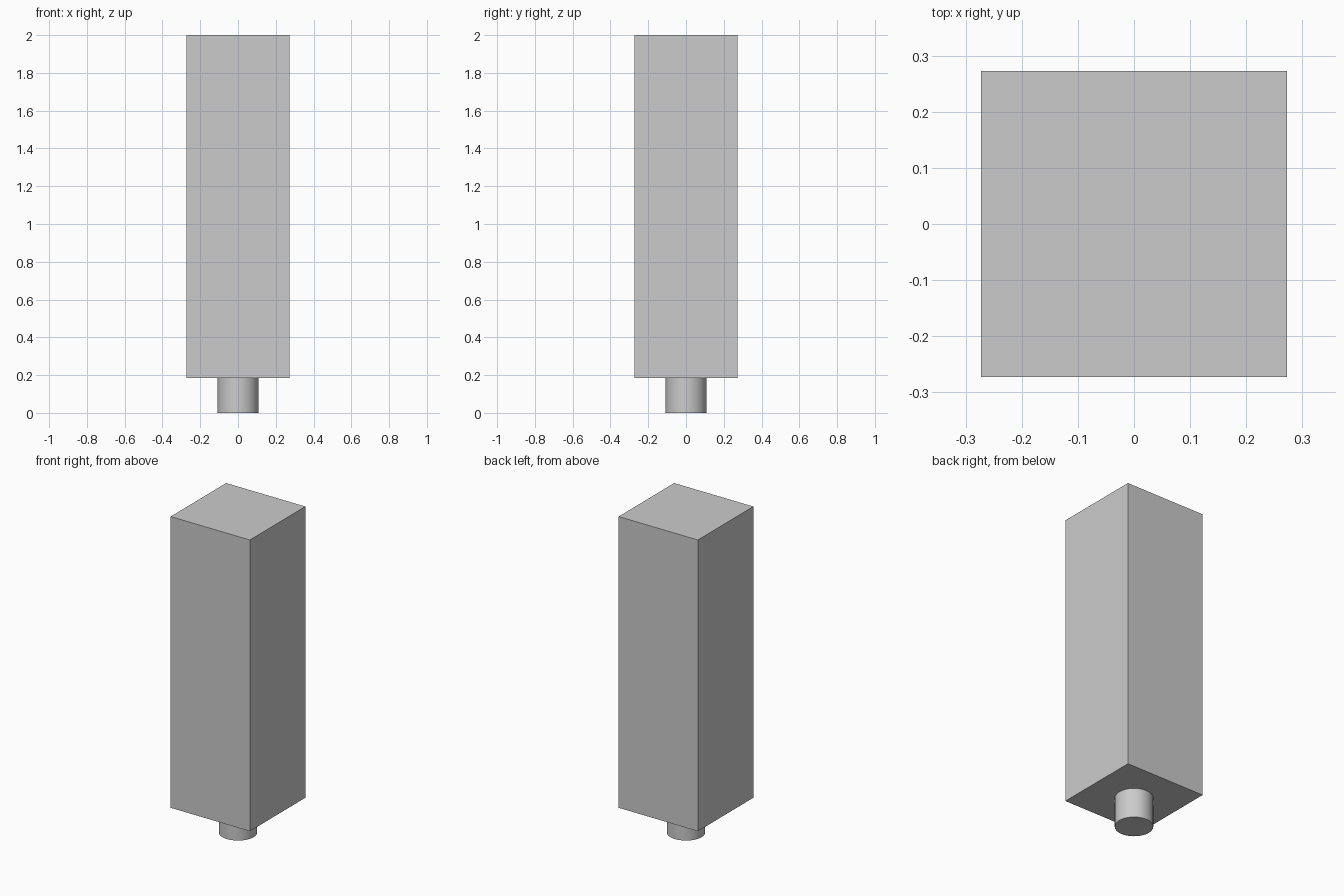
import bpy, math

if "Cube" in bpy.data.objects:
    bpy.data.objects.remove(bpy.data.objects["Cube"])

HALF = 0.273      # half width of the square block
PEG_H = 0.185     # peg height below the block
PEG_R = 0.108
TOP = 2.0

# Tall square block
bpy.ops.mesh.primitive_cube_add(size=1, location=(0, 0, (TOP + PEG_H) / 2))
block = bpy.context.object
block.name = "block"
block.scale = (2 * HALF, 2 * HALF, TOP - PEG_H)
bpy.ops.object.transform_apply(location=False, rotation=False, scale=True)

# Round peg underneath
bpy.ops.mesh.primitive_cylinder_add(vertices=64, radius=PEG_R, depth=PEG_H,
                                    location=(0, 0, PEG_H / 2))
peg = bpy.context.object
peg.name = "bottom_peg"
bpy.ops.object.shade_smooth_by_angle(angle=math.radians(30))
